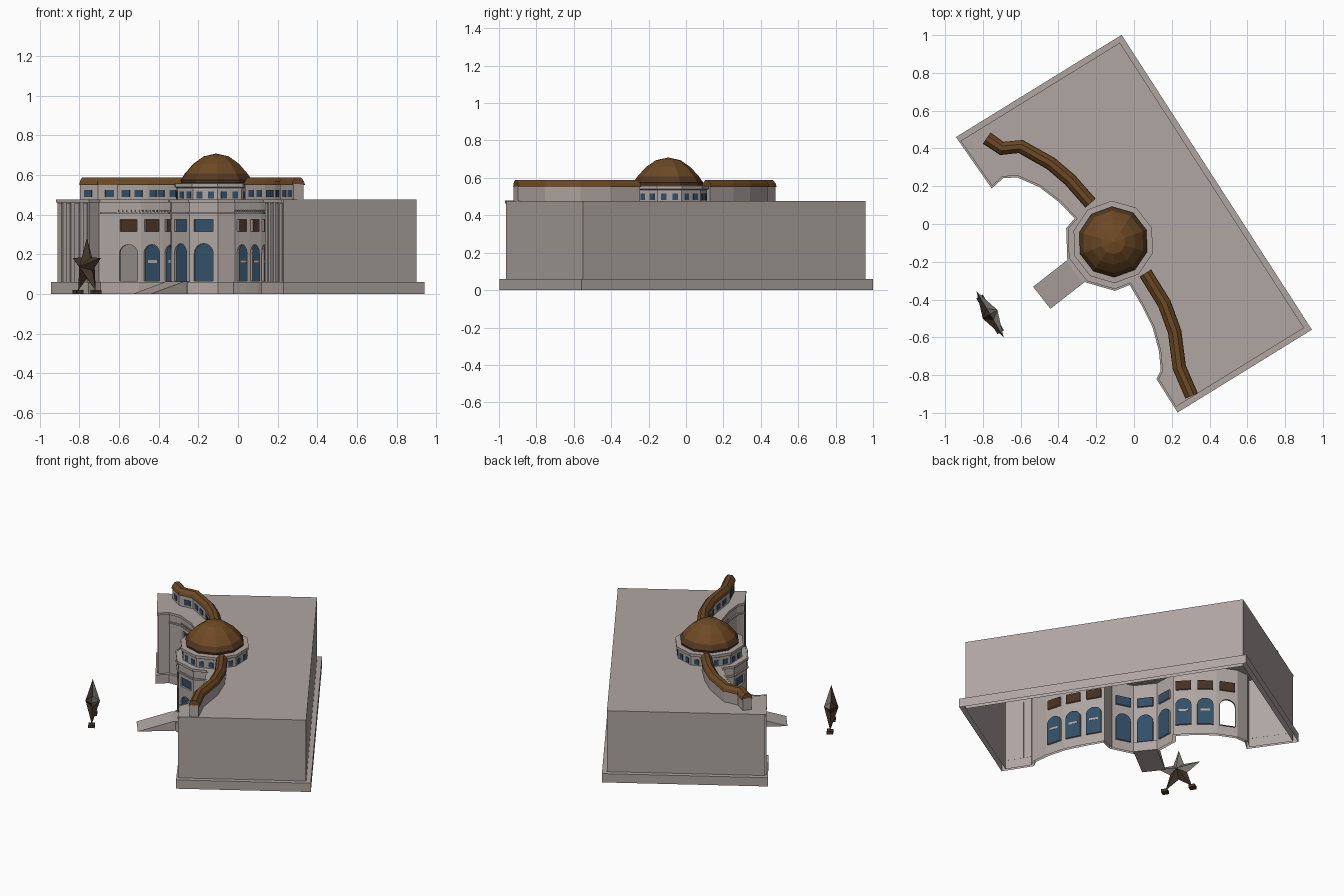
import bpy, bmesh, math
from mathutils import Vector, Matrix

if "Cube" in bpy.data.objects:
    bpy.data.objects.remove(bpy.data.objects["Cube"])

def mat(name, c):
    m = bpy.data.materials.new(name)
    m.diffuse_color = (*c, 1)
    m.use_nodes = True
    m.node_tree.nodes["Principled BSDF"].inputs["Base Color"].default_value = m.diffuse_color
    return m

STONE = mat("stone", (0.43, 0.38, 0.36))
BROWN = mat("roof_brown", (0.155, 0.068, 0.018))
DARKROOF = mat("dark_roof_brown", (0.085, 0.04, 0.016))
BLUE = mat("window_blue", (0.032, 0.08, 0.14))
SHUT = mat("shutter_brown", (0.06, 0.03, 0.017))
STAR = mat("star_bronze", (0.055, 0.035, 0.022))
STARG = mat("star_grey", (0.23, 0.21, 0.19))

def finish(name, bm, *mats):
    me = bpy.data.meshes.new(name)
    bm.to_mesh(me)
    bm.free()
    for m in mats:
        me.materials.append(m)
    ob = bpy.data.objects.new(name, me)
    bpy.context.collection.objects.link(ob)
    return ob

def face(bm, pts):
    return bm.faces.new([bm.verts.new(p) for p in pts])

def box(bm, c, ang, size):
    m = Matrix.Translation(c) @ Matrix.Rotation(ang, 4, 'Z') @ Matrix.Diagonal((*size, 1))
    bmesh.ops.create_cube(bm, size=1, matrix=m)

def polar(r, deg, z=None):
    a = math.radians(deg)
    p = (CX + r * math.cos(a), CY + r * math.sin(a))
    return p if z is None else (*p, z)

def normal(p, q):  # outward side of a counter-clockwise run
    d = (Vector(q) - Vector(p)).normalized()
    return Vector((d.y, -d.x))

CX, CY = -0.11, -0.095      # dome centre
AXIS = 218                  # direction the entrance faces

# plan of the walls, counter-clockwise
PLAN = [(0.23, -0.963), (0.90, -0.55), (-0.075, 0.96), (-0.91, 0.445),
        (-0.75, 0.215), (-0.70, 0.26), (-0.615, 0.265), (-0.49, 0.21), (-0.38, 0.125), (-0.29, 0.03)]
PLAN += [polar(0.24, a) for a in (164, 200, 236, 272)]
PLAN += [(-0.015, -0.30), (0.055, -0.42), (0.115, -0.54), (0.15, -0.67), (0.16, -0.78), (0.14, -0.82)]
N = len(PLAN)
ROOF = 0.476

def offset(dists):
    out = []
    for i in range(N):
        a, b, c = Vector(PLAN[i - 1]), Vector(PLAN[i]), Vector(PLAN[(i + 1) % N])
        n1, n2 = normal(a, b), normal(b, c)
        d1, d2 = dists[i - 1], dists[i]
        det = n1.x * n2.y - n1.y * n2.x
        out.append((b.x + (d1 * n2.y - d2 * n1.y) / det, b.y + (n1.x * d2 - n2.x * d1) / det))
    return out

def band(bm, off, z0, z1, idx, bottom=True):
    for i in idx:
        j = (i + 1) % N
        a, b, c, d = PLAN[i], PLAN[j], off[j], off[i]
        face(bm, [(*d, z0), (*c, z0), (*c, z1), (*d, z1)])
        face(bm, [(*d, z1), (*c, z1), (*b, z1), (*a, z1)])
        if bottom:
            face(bm, [(*a, z0), (*b, z0), (*c, z0), (*d, z0)])

# walls with cut openings
walls, panes, shutters, bars = (bmesh.new() for _ in range(4))

def arch(w, z0, zs, z1):
    pts = [(-w / 2, z0), (w / 2, z0)]
    return pts + [(w / 2 * math.cos(math.pi * k / 8), zs + (z1 - zs) * math.sin(math.pi * k / 8)) for k in range(9)]

def rect(w, z0, z1):
    return [(-w / 2, z0), (w / 2, z0), (w / 2, z1), (-w / 2, z1)]

def wall(i, openings):
    p, q = Vector(PLAN[i]), Vector(PLAN[(i + 1) % N])
    d, n, mid, L = (q - p).normalized(), normal(p, q), (p + q) / 2, (q - p).length
    at = lambda s, z, dep=0: (*(mid + d * s - n * dep), z)
    if not openings:
        face(walls, [at(s, z) for s, z in rect(L, 0, ROOF)])
        return
    edges = []
    for loop in [rect(L, 0, ROOF)] + [o for o, _ in openings]:
        vs = [walls.verts.new(at(s, z)) for s, z in loop]
        edges += [walls.edges.new((vs[k - 1], vs[k])) for k in range(len(vs))]
    bmesh.ops.triangle_fill(walls, edges=edges, use_beauty=True, normal=(n.x, n.y, 0))
    for o, target in openings:
        for k in range(len(o)):
            a, b = o[k - 1], o[k]
            face(walls, [at(*a), at(*b), at(*b, 0.012), at(*a, 0.012)])
        if target:
            face(target, [at(s, z, 0.012) for s, z in o])

WING, DRUM, OPEN = (7, 8, 14, 15, 16), (10, 11, 12), 6
for i in range(N):
    if i in DRUM:
        wall(i, [(arch(0.1, 0.065, 0.205, 0.255), panes), (rect(0.1, 0.315, 0.375), panes)])
    elif i in WING or i == OPEN:
        wall(i, [(arch(0.1, 0.065, 0.205, 0.25), None if i == OPEN else panes),
                 (rect(0.095, 0.315, 0.375), shutters)])
        if i != OPEN:
            p, q = Vector(PLAN[i]), Vector(PLAN[i + 1])
            c = (p + q) / 2 - normal(p, q) * 0.01
            box(bars, (*c, 0.165), math.atan2(q.y - p.y, q.x - p.x), (0.06, 0.006, 0.014))
    else:
        wall(i, [])
face(walls, [(*p, ROOF) for p in PLAN])
finish("walls_and_roof", walls, STONE)
finish("window_panes", panes, BLUE)
finish("upper_shutters", shutters, SHUT)
finish("window_transoms", bars, STONE)

# plinth around the whole building
bm = bmesh.new()
band(bm, offset([0.03] * 3 + [0.018] * (N - 3)), 0, 0.06, range(N), False)
finish("plinth", bm, STONE)

# cornices and dentils along the facade
bm = bmesh.new()
off = offset([0.0005] * 3 + [0.009] * (N - 3))
band(bm, off, 0.403, 0.413, range(5, N - 1))
band(bm, off, 0.462, 0.478, range(3, N))
for i in (6, 7, 8, 14, 15, 16):
    p, q = Vector(PLAN[i]), Vector(PLAN[i + 1])
    for k in range(6):
        c = p.lerp(q, (k + 0.5) / 6) + normal(p, q) * 0.003
        box(bm, (*c, 0.42), math.atan2(q.y - p.y, q.x - p.x), (0.009, 0.006, 0.01))
finish("cornices", bm, STONE)

# pilasters on the flat end walls
bm = bmesh.new()
for i in (3, N - 1):
    p, q = Vector(PLAN[i]), Vector(PLAN[(i + 1) % N])
    L = (q - p).length
    for f in (0.1, 0.36, 0.64, 0.9):
        c = p.lerp(q, f) + normal(p, q) * 0.003
        box(bm, (*c, 0.26), math.atan2(q.y - p.y, q.x - p.x), (L * 0.13, 0.008, 0.40))
finish("pilasters", bm, STONE)

# entrance ramp
bm = bmesh.new()
a = math.radians(AXIS)
f, s = Vector((math.cos(a), math.sin(a))), Vector((-math.sin(a), math.cos(a))) * 0.074
o = Vector((CX, CY))
sec = [(0.22, 0), (0.48, 0), (0.26, 0.064), (0.22, 0.064)]
L1 = [(*(o + f * r + s), z) for r, z in sec]
L2 = [(*(o + f * r - s), z) for r, z in sec]
face(bm, L1)
face(bm, L2[::-1])
for k in range(4):
    face(bm, [L1[k - 1], L2[k - 1], L2[k], L1[k]])
finish("entrance_ramp", bm, STONE)

# ten-sided turned parts: upper drum and dome
def turned(name, prof, mats, rule=lambda k: 0):
    bm = bmesh.new()
    for k in range(len(prof) - 1):
        (r0, z0), (r1, z1) = prof[k], prof[k + 1]
        for j in range(10):
            a0, a1 = AXIS + 18 + 36 * j, AXIS + 54 + 36 * j
            pts = [polar(r0, a0, z0), polar(r0, a1, z0), polar(r1, a1, z1), polar(r1, a0, z1)]
            face(bm, pts[:3] if r1 == 0 else pts).material_index = rule(k)
    return finish(name, bm, *mats)

turned("upper_drum", [(0.208, 0.47), (0.208, 0.535), (0.218, 0.54), (0.218, 0.558), (0.18, 0.56)], [STONE])
turned("dome", [(0.182, 0.558), (0.187, 0.575), (0.165, 0.607), (0.12, 0.657), (0.065, 0.695), (0, 0.709)],
       [BROWN, DARKROOF], lambda k: 1 if k < 2 else 0)
bm = bmesh.new()
for j in range(10):
    a = math.radians(AXIS + 36 * j)
    for t in (-0.03, 0.03):
        r = 0.208 * math.cos(math.radians(18))
        box(bm, (CX + r * math.cos(a) - t * math.sin(a), CY + r * math.sin(a) + t * math.cos(a), 0.5),
            a + math.pi / 2, (0.03, 0.006, 0.034))
finish("drum_windows", bm, BLUE)

# curved attic storeys with brown roofs
def sweep(name, path, section, m):
    bm = bmesh.new()
    rings = []
    P = [Vector(p) for p in path]
    for i, p in enumerate(P):
        n = normal(P[max(i - 1, 0)], P[min(i + 1, len(P) - 1)])
        rings.append([(*(p + n * s), z) for s, z in section])
    for A, B in zip(rings, rings[1:]):
        for k in range(len(A)):
            face(bm, [A[k - 1], B[k - 1], B[k], A[k]])
    face(bm, rings[0])
    face(bm, rings[-1][::-1])
    finish(name, bm, m)

LEFT = [(-0.78, 0.455), (-0.70, 0.40), (-0.60, 0.41), (-0.44, 0.32), (-0.34, 0.235), (-0.23, 0.11)]
RIGHT = [(0.06, -0.26), (0.16, -0.42), (0.215, -0.57), (0.24, -0.76), (0.305, -0.91)]
win = bmesh.new()
for side, path in (("left", LEFT), ("right", RIGHT)):
    sweep(side + "_attic_wall", path, [(-0.028, 0.47), (0.028, 0.47), (0.028, 0.555), (-0.028, 0.555)], STONE)
    sweep(side + "_attic_roof", path, [(-0.036, 0.55), (0.036, 0.55), (0.03, 0.57), (0.013, 0.588),
                                       (-0.013, 0.588), (-0.03, 0.57)], BROWN)
    for p, q in zip(path, path[1:]):
        p, q = Vector(p), Vector(q)
        fr = (0.5,) if (q - p).length < 0.12 else (0.3, 0.7)
        for t in fr:
            c = p.lerp(q, t) + normal(p, q) * 0.027
            box(win, (*c, 0.507), math.atan2(q.y - p.y, q.x - p.x), (0.045, 0.007, 0.034))
finish("attic_windows", win, BLUE)

# faceted star standing in front
bm = bmesh.new()
c = Vector((-0.762, -0.478, 0.137))
u, fr = Vector((0.51, -0.86, 0)), Vector((-0.86, -0.51, 0))
rim = []
for k in range(10):
    a, r = math.pi / 2 + k * math.pi / 5, (0.148 if k % 2 == 0 else 0.058)
    rim.append(c + u * r * math.cos(a) + Vector((0, 0, r * math.sin(a))))
for sgn in (1, -1):
    for k in range(10):
        pts = [c + fr * 0.045 * sgn, rim[k - 1], rim[k]]
        fc = face(bm, pts if sgn < 0 else pts[::-1])
        mid = (rim[k - 1] + rim[k]) / 2
        fc.material_index = 1 if sgn < 0 and mid.z > c.z else 0
finish("star", bm, STAR, STARG)
bm = bmesh.new()
for t in (-0.09, 0.09):
    box(bm, (*(c + u * t).xy, 0.01), math.atan2(u.y, u.x), (0.04, 0.04, 0.02))
finish("star_feet", bm, STAR)
